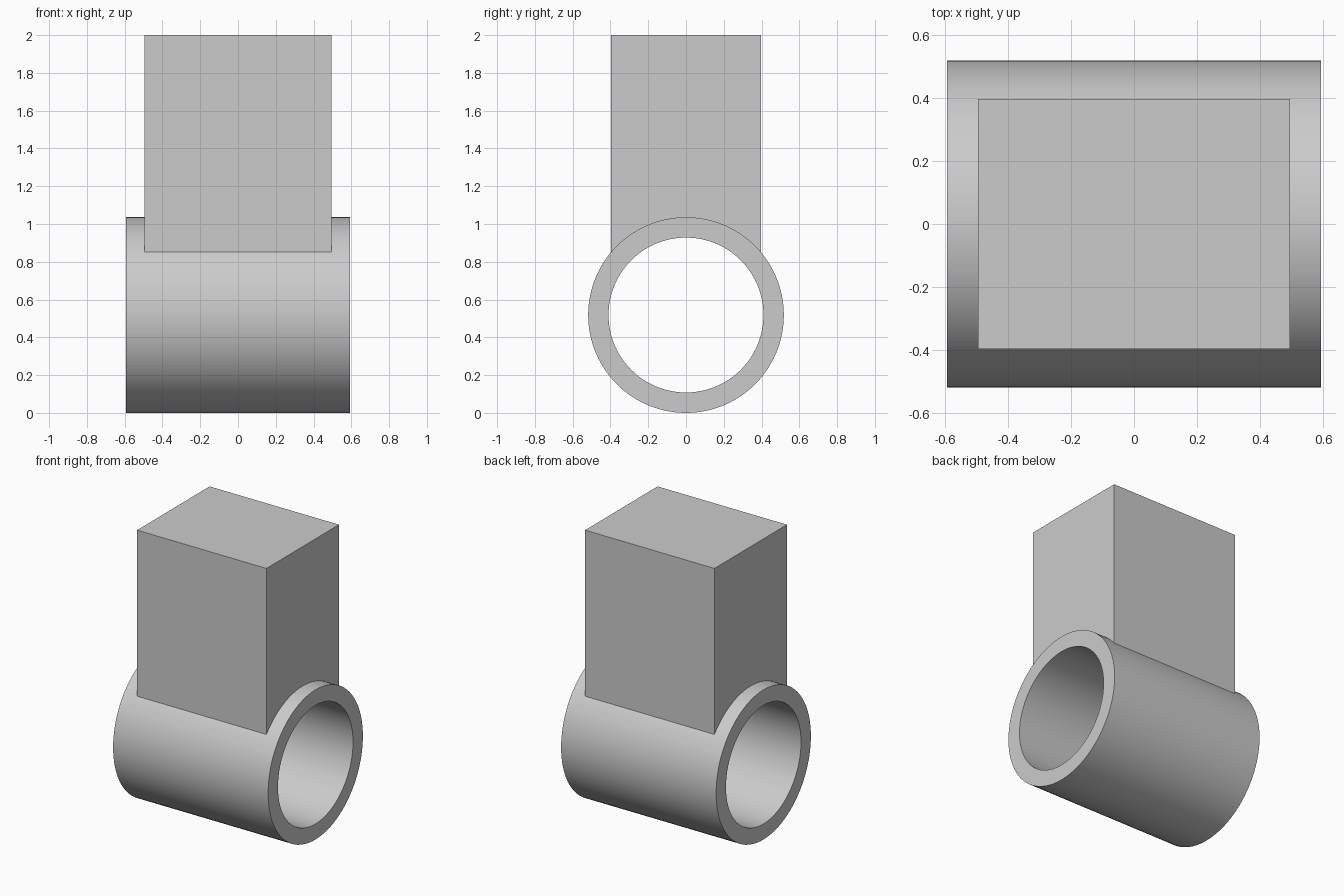
import bpy
import bmesh
from math import sin, cos, asin, pi, radians

cube = bpy.data.objects.get("Cube")
if cube:
    bpy.data.objects.remove(cube, do_unlink=True)

OUTER, INNER, TUBE_HALF = 0.518, 0.41, 0.593
BLOCK_X, BLOCK_Y, TOP = 0.495, 0.396, 2.0
SEGMENTS = 96

grey = bpy.data.materials.new("plain grey")
grey.use_nodes = True
colour = (0.6, 0.6, 0.6, 1)
grey.diffuse_color = colour
grey.node_tree.nodes["Principled BSDF"].inputs["Base Color"].default_value = colour


def add_object(name, bm):
    bmesh.ops.recalc_face_normals(bm, faces=bm.faces)
    mesh = bpy.data.meshes.new(name)
    bm.to_mesh(mesh)
    bm.free()
    mesh.materials.append(grey)
    obj = bpy.data.objects.new(name, mesh)
    bpy.context.collection.objects.link(obj)
    bpy.ops.object.select_all(action='DESELECT')
    obj.select_set(True)
    bpy.context.view_layer.objects.active = obj
    bpy.ops.object.shade_smooth_by_angle(angle=radians(30))
    return obj


# Open tube lying along x: a rectangular wall section swept round the axis
bm = bmesh.new()
section = [(-TUBE_HALF, OUTER), (TUBE_HALF, OUTER), (TUBE_HALF, INNER), (-TUBE_HALF, INNER)]
rings = []
for i in range(SEGMENTS):
    a = 2 * pi * i / SEGMENTS
    rings.append([bm.verts.new((x, r * sin(a), OUTER + r * cos(a))) for x, r in section])
for i, ring in enumerate(rings):
    following = rings[(i + 1) % SEGMENTS]
    for j in range(4):
        k = (j + 1) % 4
        bm.faces.new((ring[j], ring[k], following[k], following[j]))
add_object("tube", bm)

# Block with a saddle-shaped underside seated inside the tube wall
bm = bmesh.new()
seat = (OUTER + INNER) / 2
limit = asin(BLOCK_Y / seat)
angles = [limit * (i / 12 - 1) for i in range(25)]
profile = [(seat * sin(a), OUTER + seat * cos(a)) for a in angles]
profile += [(BLOCK_Y, TOP), (-BLOCK_Y, TOP)]
face = bm.faces.new([bm.verts.new((-BLOCK_X, y, z)) for y, z in profile])
extruded = bmesh.ops.extrude_face_region(bm, geom=[face], use_keep_orig=True)
moved = [v for v in extruded["geom"] if isinstance(v, bmesh.types.BMVert)]
bmesh.ops.translate(bm, verts=moved, vec=(2 * BLOCK_X, 0, 0))
add_object("block", bm)
